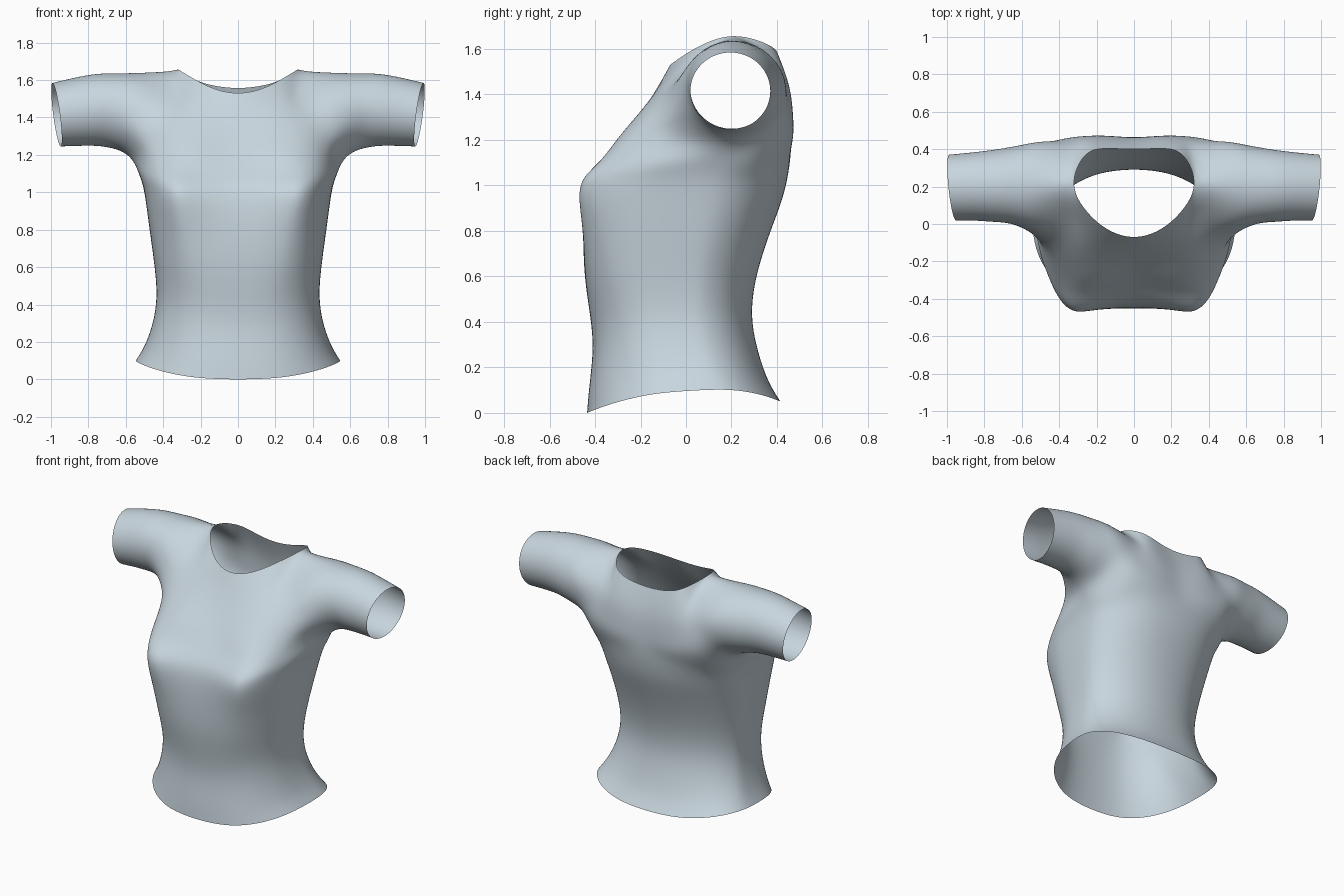
import bpy, bmesh, math
from mathutils import Vector

if "Cube" in bpy.data.objects:
    bpy.data.objects.remove(bpy.data.objects["Cube"])

bm = bmesh.new()


def add(p):
    return bm.verts.new(p)


def strip(a, b, closed=False):
    """Quads between two equally long rows of vertices."""
    n = len(a)
    for i in range(n if closed else n - 1):
        j = (i + 1) % n
        bm.faces.new((a[i], a[j], b[j], b[i]))


def power(v, p):
    return math.copysign(abs(v) ** p, v) if abs(v) > 1e-6 else 0.0


# Torso: half rings from front centre round to back centre
# height, half width, front y, back y, widest y, front and back roundness, hem dip, bust
TORSO = [
    (0.00, 0.547, -0.435, 0.415, 0.07, 0.82, 0.86, 1.0, 0.0),
    (0.12, 0.505, -0.425, 0.360, 0.06, 0.82, 0.90, 0.5, 0.0),
    (0.28, 0.462, -0.410, 0.315, 0.03, 0.80, 0.93, 0.0, 0.0),
    (0.43, 0.436, -0.422, 0.290, 0.01, 0.77, 0.94, 0.0, 0.0),
    (0.60, 0.446, -0.445, 0.310, 0.01, 0.72, 0.94, 0.0, 0.12),
    (0.78, 0.470, -0.450, 0.365, 0.03, 0.68, 0.92, 0.0, 0.4),
    (0.93, 0.490, -0.440, 0.420, 0.05, 0.65, 0.88, 0.0, 0.85),
    (1.03, 0.507, -0.412, 0.445, 0.07, 0.65, 0.84, 0.0, 1.0),
    (1.11, 0.533, -0.355, 0.458, 0.11, 0.67, 0.79, 0.0, 0.7),
]
BUST = (0.0, -0.035, -0.082, -0.072, -0.025)
rings = []
for z, w, front, back, mid, pf, pb, dip, bust in TORSO:
    ring = []
    for i in range(13):
        a = math.radians(15 * i)
        s, c = math.sin(a), math.cos(a)
        p = pf if c > 0 else pb
        y = mid + power(abs(c), p) * ((front if c > 0 else back) - mid)
        if i < len(BUST):
            y += BUST[i] * bust
        lift = dip * (0.075 * max(s, 0) ** 2 + 0.025 * (1 - c))
        ring.append(add((w * power(s, p), y, z + lift)))
    rings.append(ring)

# Armhole loop: starts under the arm, up the back, over the shoulder, down the front
armhole = [add(p) for p in (
    (0.575, 0.15, 1.178), (0.550, 0.28, 1.20), (0.515, 0.385, 1.27),
    (0.510, 0.435, 1.38), (0.510, 0.430, 1.49), (0.520, 0.345, 1.595),
    (0.540, 0.20, 1.640),
    (0.520, 0.06, 1.585), (0.505, -0.025, 1.48), (0.495, -0.07, 1.37),
    (0.488, -0.11, 1.26), (0.530, -0.01, 1.195))]

# Chest and upper back rows, ending in the neckline
chest = [add(p) for p in ((0, -0.275, 1.21), (0.18, -0.297, 1.21),
                          (0.31, -0.285, 1.215), (0.41, -0.215, 1.235))]
upper_back = [add(p) for p in ((0, 0.462, 1.2), (0.15, 0.47, 1.2),
                               (0.29, 0.464, 1.21), (0.41, 0.442, 1.235))]
neck_corner = add((0.325, 0.21, 1.66))
neck_front = [add(p) for p in ((0, -0.07, 1.53), (0.13, -0.035, 1.555),
                               (0.245, 0.06, 1.612))] + [neck_corner]
neck_back = [add(p) for p in ((0, 0.40, 1.557), (0.15, 0.402, 1.575),
                              (0.26, 0.37, 1.615))] + [neck_corner]

strip(rings[-1], chest + [armhole[10], armhole[11], armhole[0], armhole[1], armhole[2]]
      + upper_back[::-1])
for a, b in zip(rings, rings[1:]):
    strip(a, b)


def panel(base, neck, edge, bulge):
    """Rows between a chest line and the neckline, closed off by the armhole edge."""
    prev = base + [edge[0]]
    for k in (1, 2, 3):
        t = k / 4
        row = []
        for b, n, (dy, dz) in zip(base, neck, bulge):
            off = Vector((0, dy, dz)) * math.sin(math.pi * t)
            row.append(add(b.co.lerp(n.co, t) + off))
        row.append(edge[k])
        strip(prev, row)
        prev = row
    strip(prev, neck + [edge[4]])


panel(chest, neck_front, [armhole[i] for i in (10, 9, 8, 7, 6)],
      ((0.010, 0), (0.010, 0), (0.0, 0.005), (-0.04, 0.012)))
panel(upper_back, neck_back, [armhole[i] for i in (2, 3, 4, 5, 6)],
      ((0.02, 0), (0.025, 0.005), (0.034, 0.012), (0.09, 0.035)))

# Sleeve: x, centre y, centre z, radius y, radius z, slant of the opening
prev = armhole
for x, cy, cz, ry, rz, slant in (
        (0.64, 0.205, 1.430, 0.210, 0.205, 0.1),
        (0.75, 0.203, 1.440, 0.193, 0.193, 0.3),
        (0.86, 0.200, 1.430, 0.182, 0.182, 0.7),
        (0.97, 0.195, 1.415, 0.176, 0.170, 1.0)):
    ring = []
    for i in range(12):
        a = math.radians(30 * i - 90)
        c, s = math.cos(a), math.sin(a)
        ring.append(add((x + slant * (0.018 * c + 0.022 * s), cy + ry * c, cz + rz * s)))
    strip(prev, ring, True)
    prev = ring

bmesh.ops.recalc_face_normals(bm, faces=bm.faces[:])
# Keep the outside of the open cloth facing outward
bm.faces.ensure_lookup_table()
if sum(f.normal.dot(f.calc_center_median() - Vector((0, 0, 0.8))) for f in bm.faces) < 0:
    bmesh.ops.reverse_faces(bm, faces=bm.faces[:])
for f in bm.faces:
    f.smooth = True

mesh = bpy.data.meshes.new("shirt")
bm.to_mesh(mesh)
bm.free()
shirt = bpy.data.objects.new("shirt", mesh)
bpy.context.collection.objects.link(shirt)

cloth = bpy.data.materials.new("pale blue grey cloth")
cloth.diffuse_color = (0.58, 0.67, 0.73, 1)
cloth.use_nodes = True
cloth.node_tree.nodes["Principled BSDF"].inputs["Base Color"].default_value = cloth.diffuse_color
mesh.materials.append(cloth)

# Mirror to both sides and smooth
mirror = shirt.modifiers.new("mirror", 'MIRROR')
mirror.use_clip = True
sub = shirt.modifiers.new("smooth", 'SUBSURF')
sub.levels = sub.render_levels = 3

# Push the cage out so that the smoothed surface passes near the planned points
target = [v.co.copy() for v in mesh.vertices]
for _ in range(2):
    mesh.update()
    shirt.update_tag()
    bpy.context.view_layer.update()
    done = shirt.evaluated_get(bpy.context.evaluated_depsgraph_get()).data
    now = [done.vertices[i].co.copy() for i in range(len(target))]
    for v, t, n in zip(mesh.vertices, target, now):
        step = t - n
        if step.length < 0.15:
            v.co += step * 0.8
        if abs(t.x) < 1e-4:
            v.co.x = 0
mesh.update()
